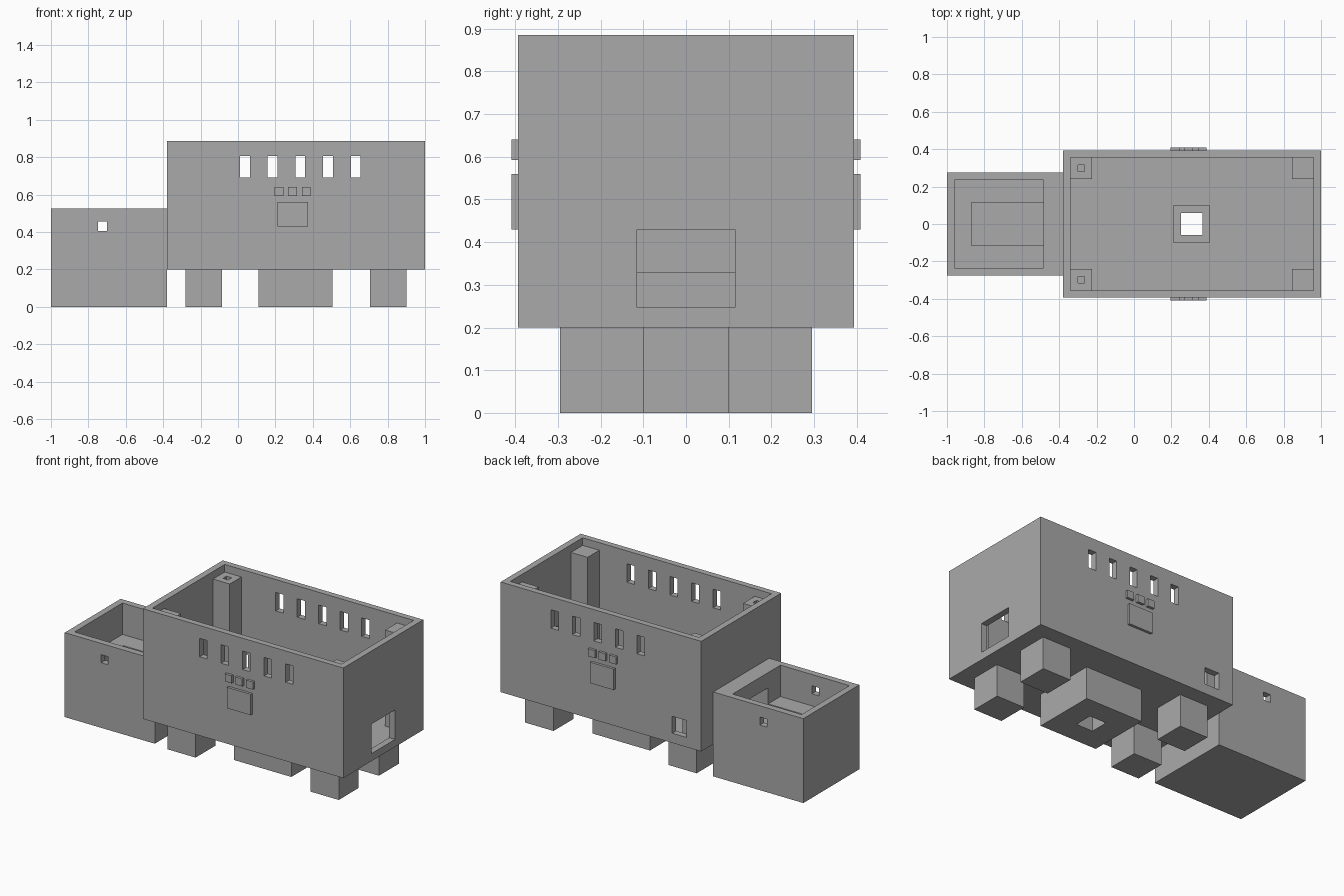
import bpy
import bmesh

default = bpy.data.objects.get("Cube")
if default:
    bpy.data.objects.remove(default, do_unlink=True)

# One flat grey for everything
GREY = (0.4, 0.4, 0.4, 1)
grey = bpy.data.materials.new("plain_grey")
grey.use_nodes = True
grey.diffuse_color = GREY
grey.node_tree.nodes["Principled BSDF"].inputs["Base Color"].default_value = GREY


def box(name, xs, ys, zs):
    """Box spanning the three (low, high) ranges."""
    mesh = bpy.data.meshes.new(name)
    bm = bmesh.new()
    bmesh.ops.create_cube(bm, size=1)
    for v in bm.verts:
        v.co = [r[0] if c < 0 else r[1] for c, r in zip(v.co, (xs, ys, zs))]
    bm.to_mesh(mesh)
    bm.free()
    mesh.materials.append(grey)
    obj = bpy.data.objects.new(name, mesh)
    bpy.context.collection.objects.link(obj)
    return obj


def cut(obj, *ranges):
    """Subtract a box from an object, then discard the cutter."""
    cutter = box("cutter", *ranges)
    cutter.hide_render = True
    mod = obj.modifiers.new("cut", "BOOLEAN")
    mod.operation = "DIFFERENCE"
    mod.solver = "EXACT"
    mod.object = cutter
    bpy.context.view_layer.objects.active = obj
    bpy.ops.object.modifier_apply(modifier=mod.name)
    bpy.data.objects.remove(cutter, do_unlink=True)


def around(center, size):
    return (center - size / 2, center + size / 2)


SIDE = 0.393      # half width of the main body
INNER = 0.355     # half width of its cavity
FLOOR = 0.24
THROUGH = (-0.6, 0.6)
TUNNEL_Y, TUNNEL_Z = (-0.115, 0.115), (0.247, 0.43)
WELL = ((0.21, 0.405), (-0.098, 0.098))

# Main body: open tray with an end-to-end tunnel, slots and a floor well
body = box("main_body", (-0.38, 1), (-SIDE, SIDE), (0.2, 0.885))
cut(body, (-0.34, 0.96), (-INNER, INNER), (FLOOR, 1))
for wall in ((-0.5, -0.3), (0.9, 1.1)):
    cut(body, wall, TUNNEL_Y, TUNNEL_Z)
for i in range(5):
    cut(body, around(0.037 + i * 0.148, 0.052), THROUGH, (0.69, 0.805))
cut(body, (-0.28, -0.18), (0.3, 0.5), (0.26, 0.365))
cut(body, *WELL, (0.1, 0.3))

# Lower front compartment with a shallow cavity and a trench into the body
annex = box("end_compartment", (-1, -0.38), (-0.275, 0.275), (0, 0.525))
cut(annex, (-0.96, -0.485), (-0.235, 0.235), (0.33, 0.7))
cut(annex, (-0.87, -0.3), TUNNEL_Y, TUNNEL_Z)
cut(annex, around(-0.725, 0.048), THROUGH, (0.405, 0.455))

# Central foot with a stepped hole through it
foot = box("center_foot", (0.11, 0.505), (-0.197, 0.197), (0, 0.2))
cut(foot, *WELL, (0.1, 0.3))
cut(foot, (0.25, 0.365), (-0.058, 0.058), (-0.1, 0.2))

for side, label in ((-1, "right"), (1, "left")):
    def span(a, b):
        return tuple(sorted((side * a, side * b)))

    # Corner feet and inner corner posts
    for x, end in ((-0.28, "tail"), (0.705, "head")):
        box(f"{end}_foot_{label}", (x, x + 0.195), span(0.1, 0.295), (0, 0.2))
    post_y = span(0.24, INNER)
    holed = box(f"holed_post_{label}", (-0.34, -0.225), post_y, (FLOOR, 0.838))
    cut(holed, around(-0.282, 0.036), around(side * 0.298, 0.036), (0.7, 1))
    box(f"plain_post_{label}", (0.845, 0.96), post_y, (FLOOR, 0.838))

    # Raised panel and three buttons on each flank
    raised = span(SIDE, 0.409)
    box(f"panel_{label}", (0.211, 0.374), raised, (0.43, 0.56))
    for i in range(3):
        box(f"button_{label}_{i + 1}", around(0.219 + i * 0.073, 0.047), raised, (0.593, 0.64))
